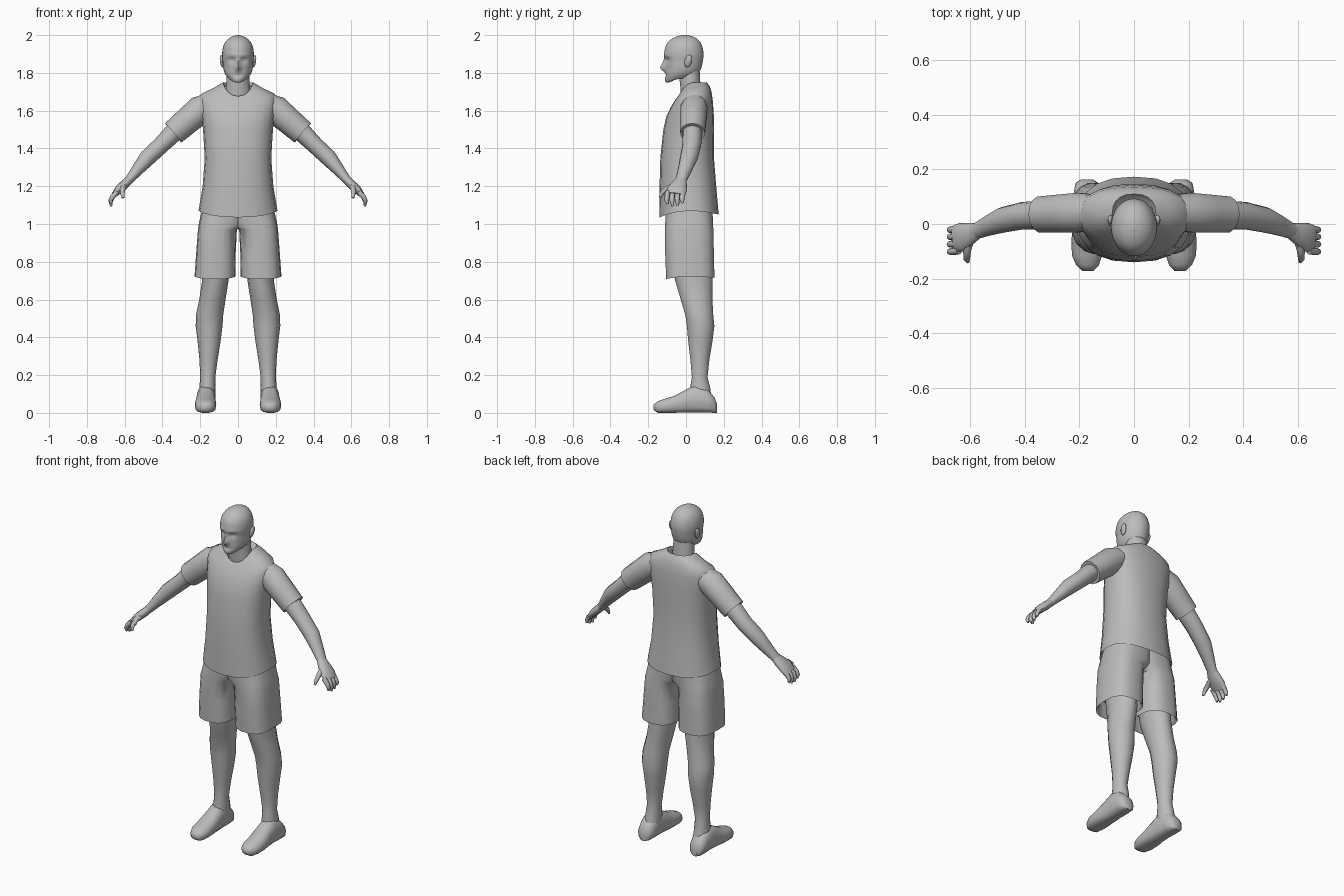
import bpy, bmesh, math
from mathutils import Vector

grey = bpy.data.materials.new("plain_grey")
grey.diffuse_color = (0.5, 0.5, 0.5, 1)


def finish(name, bm, mirror=False, angle=50):
    bmesh.ops.recalc_face_normals(bm, faces=bm.faces)
    me = bpy.data.meshes.new(name)
    bm.to_mesh(me)
    bm.free()
    me.materials.append(grey)
    me.shade_smooth()
    me.set_sharp_from_angle(angle=math.radians(angle))
    ob = bpy.data.objects.new(name, me)
    bpy.context.collection.objects.link(ob)
    if mirror:
        ob.modifiers.new("mirror", 'MIRROR').use_mirror_merge = False
    return ob


def skin(bm, rings):
    """Bridge a list of point rings and cap both ends."""
    vs = [[bm.verts.new(p) for p in r] for r in rings]
    n = len(vs[0])
    for a, b in zip(vs, vs[1:]):
        for i in range(n):
            j = (i + 1) % n
            bm.faces.new((a[i], a[j], b[j], b[i]))
    bm.faces.new(vs[0][::-1])
    bm.faces.new(vs[-1])


def spow(v, e):
    return math.copysign(abs(v) ** e, v)


def level_ring(spec, n, power):
    """Ring round z: side, front and back heights, x range, y range."""
    zs, zf, zb, x0, x1, yf, yb = spec
    pts = []
    for i in range(n):
        t = 2 * math.pi * i / n
        c, s = math.cos(t), math.sin(t)
        z = zs + ((zf if s < 0 else zb) - zs) * abs(s) ** 1.6
        pts.append(Vector(((x0 + x1) / 2 + (x1 - x0) / 2 * spow(c, 2 / power),
                           (yf + yb) / 2 + (yb - yf) / 2 * spow(s, 2 / power), z)))
    return pts


def flat(z, *rest):
    return (z, z, z) + rest


def stack(name, specs, n=16, power=2.0, mirror=False):
    bm = bmesh.new()
    skin(bm, [level_ring(s, n, power) for s in specs])
    return finish(name, bm, mirror)


def tube(bm, path, n=12, ref=(0, 1, 0)):
    """Path points are x, y, z, radius across, radius along ref."""
    ps = [Vector(p[:3]) for p in path]
    rings = []
    for i, p in enumerate(path):
        tan = (ps[min(i + 1, len(ps) - 1)] - ps[max(i - 1, 0)]).normalized()
        up = tan.cross(Vector(ref)).normalized()
        side = up.cross(tan)
        rings.append([ps[i] + up * p[3] * math.cos(2 * math.pi * k / n)
                      + side * p[4] * math.sin(2 * math.pi * k / n) for k in range(n)])
    skin(bm, rings)


# Shirt body, with turned-in hem and V collar
stack("shirt", [
    (1.10, 1.07, 1.08, -.19, .19, -.12, .155),
    (1.07, 1.035, 1.05, -.209, .209, -.14, .173),
    flat(1.20, -.187, .187, -.14, .16),
    flat(1.35, -.176, .176, -.136, .148),
    flat(1.50, -.185, .185, -.12, .147),
    (1.58, 1.57, 1.58, -.195, .195, -.104, .147),
    (1.65, 1.62, 1.65, -.205, .205, -.08, .142),
    (1.69, 1.65, 1.70, -.193, .193, -.062, .135),
    (1.72, 1.667, 1.73, -.13, .13, -.05, .125),
    (1.75, 1.677, 1.75, -.08, .08, -.04, .11),
    (1.73, 1.66, 1.73, -.07, .07, -.03, .098)], 20, 2.4)

# Sleeves
bm = bmesh.new()
tube(bm, [(.12, .045, 1.65, .055, .06), (.20, .042, 1.605, .076, .074),
          (.27, .038, 1.545, .071, .071), (.3425, .035, 1.4825, .067, .067),
          (.335, .035, 1.489, .057, .057)], 14)
finish("sleeve", bm, True)

# Shorts, one leg mirrored, hem turned in
stack("shorts_leg", [
    flat(1.10, -.06, .185, -.105, .14),
    flat(1.00, -.05, .208, -.112, .145),
    flat(.97, .006, .212, -.112, .146),
    flat(.85, .012, .221, -.112, .149),
    (.722, .708, .715, .014, .23, -.106, .152),
    (.735, .72, .73, .026, .218, -.094, .14),
    flat(.80, .026, .21, -.094, .14)], 18, 2.8, True)

# Bare legs
stack("leg", [
    flat(.82, .045, .19, -.08, .14), flat(.70, .05, .19, -.06, .142),
    flat(.60, .066, .205, -.03, .142), flat(.52, .078, .222, -.006, .146),
    flat(.46, .082, .224, .003, .152), flat(.38, .092, .214, .010, .142),
    flat(.28, .108, .204, .022, .125), flat(.19, .12, .20, .03, .115),
    flat(.13, .118, .205, .02, .13), flat(.05, .122, .21, .02, .14)], 14, 2.0, True)

# Feet, lofted from heel to toe with flattened soles
bm = bmesh.new()
rings = []
for y, cx, w, top in [(.163, .172, .022, .05), (.15, .172, .042, .085), (.11, .171, .05, .13),
                      (.05, .17, .05, .15), (0, .17, .052, .125), (-.06, .172, .057, .092),
                      (-.115, .172, .055, .075), (-.15, .17, .042, .062), (-.172, .168, .02, .045)]:
    low = .015 if y < -.16 else 0
    ring = []
    for i in range(14):
        t = 2 * math.pi * i / 14
        z = (top + low) / 2 + (top - low) / 2 * spow(math.sin(t), .6 if math.sin(t) < 0 else 1)
        ring.append((cx + w * spow(math.cos(t), .8), y, z))
    rings.append(ring)
skin(bm, rings)
finish("foot", bm, True, 60)

# Arms from inside the sleeve to the wrist
bm = bmesh.new()
tube(bm, [(.28, .037, 1.535, .05, .052), (.35, .033, 1.475, .05, .052),
          (.41, .03, 1.415, .045, .05), (.48, .015, 1.35, .044, .047),
          (.53, -.005, 1.29, .033, .038), (.575, -.025, 1.235, .023, .03),
          (.60, -.034, 1.21, .022, .034)])
finish("arm", bm, True)

# Hands: palm, four curled fingers and a thumb
bm = bmesh.new()
tube(bm, [(.57, -.024, 1.24, .022, .028), (.60, -.036, 1.21, .024, .042),
          (.63, -.048, 1.183, .023, .053), (.655, -.055, 1.155, .015, .05)])
for y, drop in [(-.097, .012), (-.07, 0), (-.043, .003), (-.017, .016)]:
    tube(bm, [(.64, y, 1.17, .014, .014), (.665, y - .004, 1.143, .013, .013),
              (.674, y - .004, 1.118 + drop / 2, .011, .012),
              (.672, y, 1.094 + drop, .006, .007)], 8)
tube(bm, [(.60, -.05, 1.205, .016, .018), (.61, -.095, 1.19, .015, .015),
          (.612, -.128, 1.165, .012, .012), (.608, -.138, 1.138, .006, .007)], 8, (1, 0, 0))
finish("hand", bm, True, 60)

# Neck
stack("neck", [flat(1.65, -.075, .075, -.025, .085), flat(1.74, -.062, .062, -.032, .077),
               flat(1.84, -.06, .06, -.045, .072)], 18)

# Head: smooth rings, with the face pushed in and out
key = [(1.775, 1.756, 1.80, .025, -.07, .03), (1.77, 1.748, 1.80, .046, -.1, .055),
       (1.785, 1.766, 1.81, .062, -.108, .07), (1.80, 1.79, 1.815, .071, -.11, .076),
       (1.825, 1.82, 1.83, .078, -.108, .082), (1.86, 1.86, 1.86, .081, -.11, .089),
       (1.90, 1.90, 1.90, .084, -.115, .093), (1.94, 1.94, 1.94, .078, -.108, .086),
       (1.97, 1.97, 1.97, .062, -.088, .07), (1.99, 1.99, 1.99, .037, -.056, .043),
       (2.0, 2.0, 2.0, .008, -.018, .006)]


def spline(a, b, c, d, t):
    return .5 * (2 * b + (c - a) * t + (2 * a - 5 * b + 4 * c - d) * t * t
                 + (3 * b - a - 3 * c + d) * t ** 3)


def bump(x, z, cx, cz, wx, wz):
    return math.exp(-((x - cx) / wx) ** 2 - ((z - cz) / wz) ** 2)


rings = []
for i in range(len(key) - 1):
    k = [key[max(0, min(len(key) - 1, i + o))] for o in (-1, 0, 1, 2)]
    for step in range(4 if i < len(key) - 2 else 5):
        s = [spline(*q, step / 4) for q in zip(*k)]
        ring = level_ring((s[0], s[1], s[2], -s[3], s[3], s[4], s[5]), 48, 2.0)
        for p in ring:
            if p.y < -.03:
                x, z = abs(p.x), p.z
                p.y += (.013 * bump(x, z, .032, 1.868, .016, .014)      # eye sockets
                        - .006 * bump(x, z, .03, 1.893, .03, .01)       # brow
                        - .028 * bump(x, z, 0, 1.826, .013, .018)       # nose tip
                        - .012 * bump(x, z, 0, 1.855, .009, .02)        # nose bridge
                        + .006 * bump(x, z, 0, 1.788, .026, .006)       # mouth
                        - .005 * bump(x, z, 0, 1.762, .02, .012))       # chin
        rings.append(ring)
bm = bmesh.new()
skin(bm, rings)
finish("head", bm, False, 60)

# Ears
bm = bmesh.new()
bmesh.ops.create_uvsphere(bm, u_segments=12, v_segments=8, radius=1)
for v in bm.verts:
    v.co = Vector((.085 + .011 * v.co.x + .004 * v.co.z, .012 + .02 * v.co.y + .006 * v.co.z,
                   1.862 + .033 * v.co.z))
finish("ear", bm, True)
